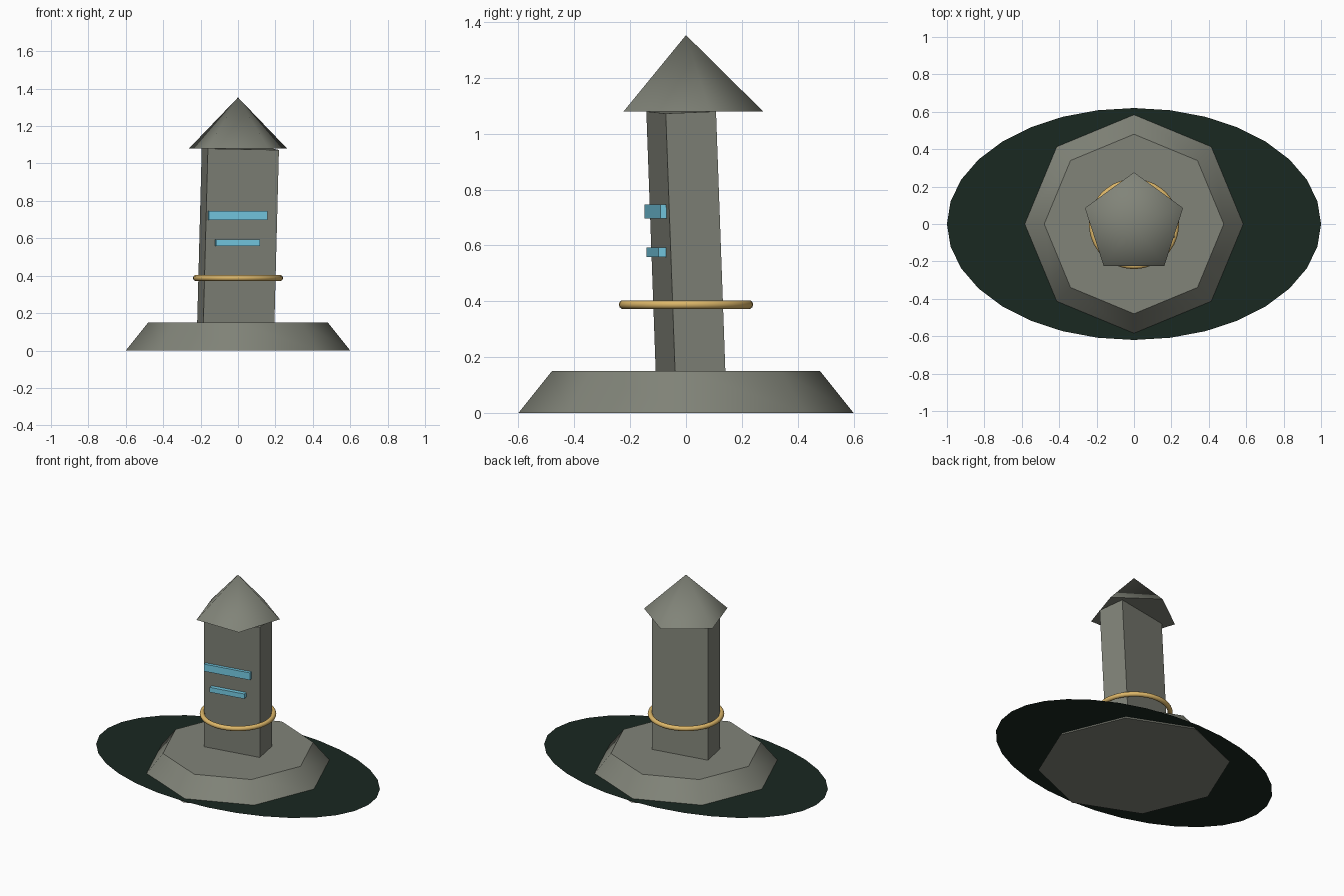
import bpy
from math import radians, pi

if "Cube" in bpy.data.objects:
    bpy.data.objects.remove(bpy.data.objects["Cube"])


def material(name, color):
    m = bpy.data.materials.new(name)
    m.diffuse_color = (*color, 1)
    m.use_nodes = True
    m.node_tree.nodes["Principled BSDF"].inputs["Base Color"].default_value = m.diffuse_color
    return m


STONE = material("stone", (0.22, 0.23, 0.19))
GLOW = material("pale_blue", (0.18, 0.60, 0.78))
GOLD = material("gold", (0.72, 0.47, 0.14))
MOSS = material("dark_green", (0.010, 0.021, 0.015))


def finish(name, mat, smooth=None):
    ob = bpy.context.object
    ob.name = name
    ob.data.materials.append(mat)
    bpy.ops.object.transform_apply(location=False, rotation=False, scale=True)
    if smooth:
        bpy.ops.object.shade_smooth_by_angle(angle=radians(smooth))
    return ob


def box(name, size, loc, rot, mat):
    bpy.ops.mesh.primitive_cube_add(size=1, location=loc, rotation=[radians(a) for a in rot])
    bpy.context.object.scale = size
    return finish(name, mat)


def cone(name, sides, r1, r2, z0, z1, smooth):
    # Blender cones start with a vertex on +y
    bpy.ops.mesh.primitive_cone_add(vertices=sides, radius1=r1, radius2=r2,
                                    depth=z1 - z0, location=(0, 0, (z0 + z1) / 2))
    return finish(name, STONE, smooth)


# flat oval ground patch
bpy.ops.mesh.primitive_circle_add(vertices=32, radius=1, fill_type='NGON', location=(0, 0, 0.02))
bpy.context.object.scale = (1, 0.62, 1)
finish("ground_patch", MOSS)

# octagonal plinth and five-sided cap
cone("plinth", 8, 0.60, 0.48, 0, 0.15, 45)
cone("cap", 5, 0.276, 0, 1.08, 1.353, 60)

# slightly leaning, turned pillar
box("pillar", (0.386, 0.183, 0.96), (0, 0, 0.60), (2.3, 1.1, 10.4), STONE)

# pale blue bars set into the front face
for name, width, height, z in (("upper_bar", 0.317, 0.05, 0.722),
                               ("lower_bar", 0.24, 0.034, 0.576)):
    box(name, (width, 0.04, height), (-0.003, -0.101, z), (0, 0, 10.4), GLOW)

# gold ring around the pillar
bpy.ops.mesh.primitive_torus_add(major_segments=40, minor_segments=10, major_radius=0.225,
                                 minor_radius=0.016, location=(0, 0, 0.388))
finish("ring", GOLD, 60)
